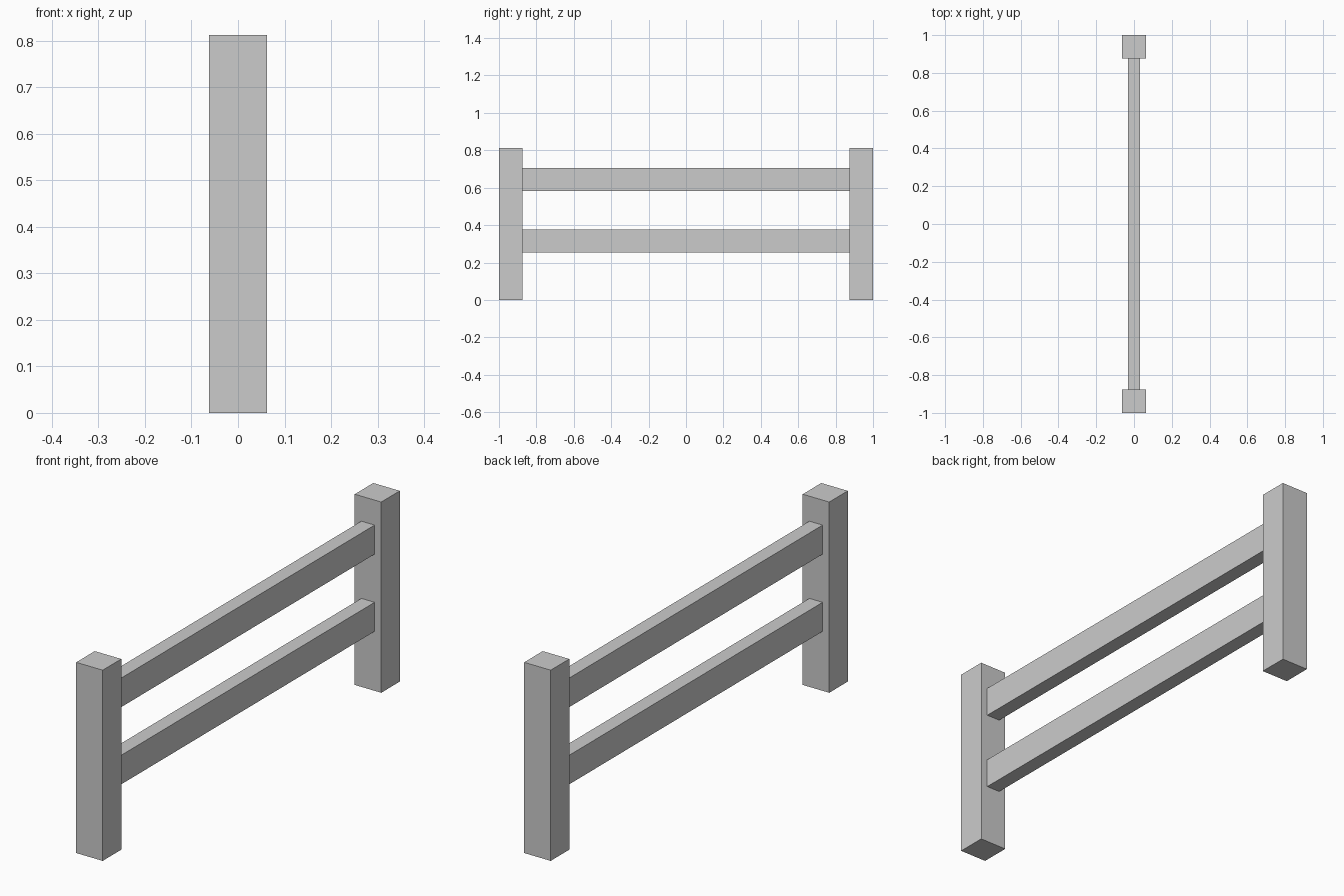
import bpy

if "Cube" in bpy.data.objects:
    bpy.data.objects.remove(bpy.data.objects["Cube"])

POST = 0.125      # square post section
HEIGHT = 0.8125   # post height
SPAN = 2.0        # overall length along y
RAIL_T = 0.0625   # rail thickness
RAIL_H = 0.124    # rail height


def box(name, size, centre):
    """Flat-shaded box with its size baked into the mesh."""
    bpy.ops.mesh.primitive_cube_add(size=1, location=centre)
    ob = bpy.context.object
    ob.name = name
    ob.scale = size
    bpy.ops.object.transform_apply(location=False, rotation=False, scale=True)
    return ob


# End posts
for name, side in (("front_post", -1), ("back_post", 1)):
    box(name, (POST, POST, HEIGHT), (0, side * (SPAN - POST) / 2, HEIGHT / 2))

# Horizontal rails fitted between the posts
for name, z in (("lower_rail", 0.315), ("upper_rail", 0.644)):
    box(name, (RAIL_T, SPAN - 2 * POST, RAIL_H), (0, 0, z))
